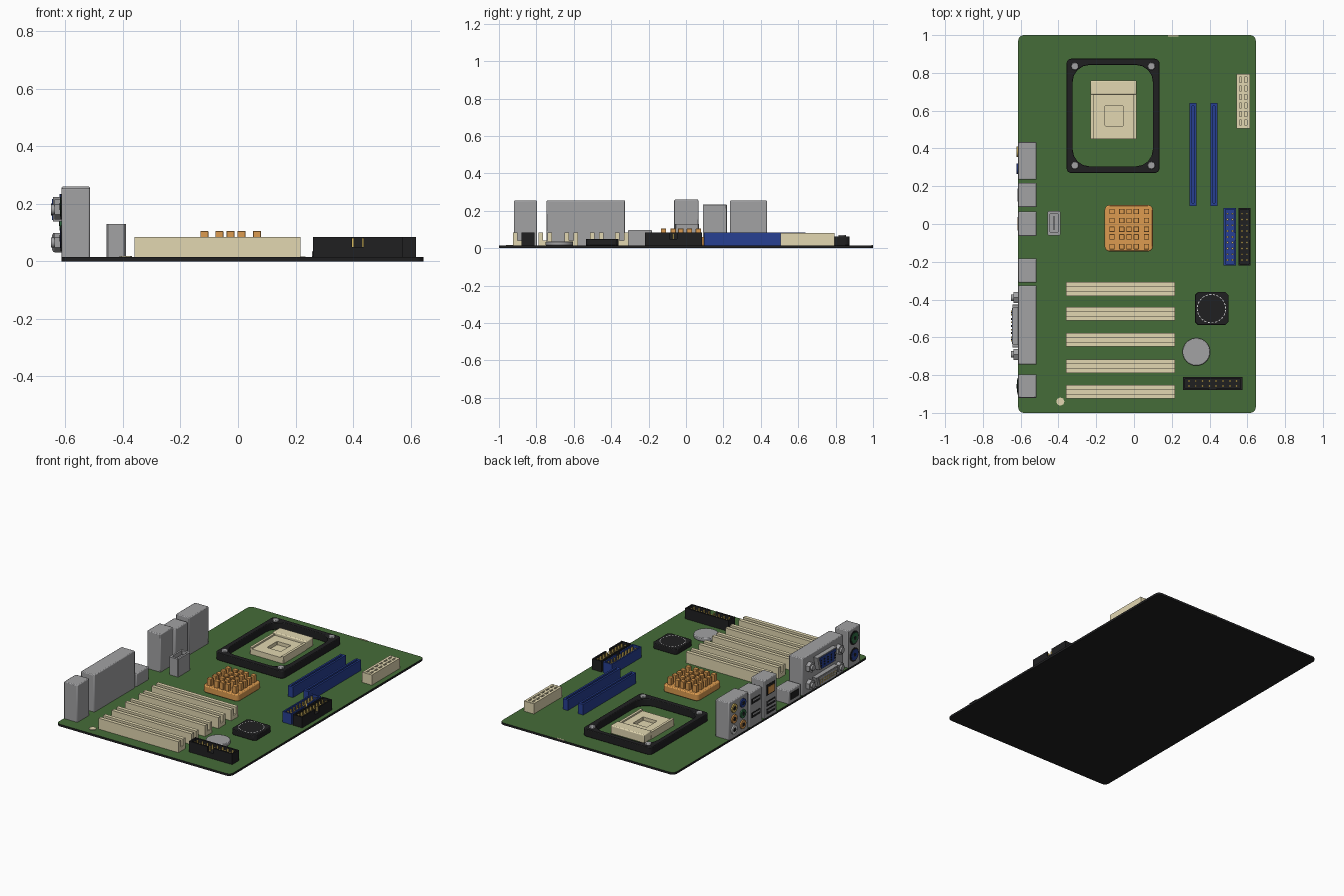
import bpy, bmesh, math

if "Cube" in bpy.data.objects:
    bpy.data.objects.remove(bpy.data.objects["Cube"])

COLOURS = {
    "board_green": (0.06, 0.15, 0.04), "black": (0.014, 0.014, 0.015), "grey": (0.36, 0.36, 0.37),
    "cream": (0.76, 0.68, 0.44), "blue": (0.02, 0.05, 0.29), "orange": (0.72, 0.33, 0.08),
    "gold": (0.70, 0.50, 0.12), "port_green": (0.03, 0.16, 0.06), "white": (0.75, 0.75, 0.75),
}
MAT = {}
for n, c in COLOURS.items():
    MAT[n] = bpy.data.materials.new(n)
    MAT[n].diffuse_color = (*c, 1)
TOP = 0.014          # top of the circuit board
FACE = -0.613        # outer face of the rear ports


def finish(bm, name, mats, bevel=0):
    bmesh.ops.recalc_face_normals(bm, faces=bm.faces)
    me = bpy.data.meshes.new(name)
    bm.to_mesh(me)
    bm.free()
    ob = bpy.data.objects.new(name, me)
    bpy.context.collection.objects.link(ob)
    for m in mats.split():
        me.materials.append(MAT[m])
    if bevel:
        mod = ob.modifiers.new("bevel", "BEVEL")
        mod.width, mod.segments = bevel, 2
    return ob


def boxes(name, items, mat, bevel=0):
    """Boxes given as (x0, x1, y0, y1, z0, z1), joined in one object."""
    bm = bmesh.new()
    for x0, x1, y0, y1, z0, z1 in items:
        vs = bmesh.ops.create_cube(bm, size=1)["verts"]
        for v in vs:
            v.co = ((x0 + x1) / 2 + v.co.x * (x1 - x0), (y0 + y1) / 2 + v.co.y * (y1 - y0),
                    (z0 + z1) / 2 + v.co.z * (z1 - z0))
    return finish(bm, name, mat, bevel)


def outline(x0, x1, y0, y1, r, n=4):
    pts = []
    for k, (cx, cy) in enumerate([(x1 - r, y1 - r), (x0 + r, y1 - r), (x0 + r, y0 + r), (x1 - r, y0 + r)]):
        for i in range(n + 1):
            a = math.pi / 2 * (k + i / n)
            pts.append((cx + r * math.cos(a), cy + r * math.sin(a)))
    return pts


def plate(name, pts, z0, z1, mats, bevel=0):
    bm = bmesh.new()
    f = bm.faces.new([bm.verts.new((x, y, z0)) for x, y in pts])
    up = bmesh.ops.extrude_face_region(bm, geom=[f])["geom"]
    for v in up:
        if isinstance(v, bmesh.types.BMVert):
            v.co.z = z1
    return finish(bm, name, mats, bevel)


def ring(name, outer, inner, z0, z1, mat, bevel=0):
    bm = bmesh.new()
    loops = [[bm.verts.new((x, y, z)) for x, y in p]
             for p, z in ((outer, z0), (outer, z1), (inner, z1), (inner, z0))]
    n = len(outer)
    for k in range(4):
        a, b = loops[k], loops[(k + 1) % 4]
        for i in range(n):
            bm.faces.new((a[i], a[(i + 1) % n], b[(i + 1) % n], b[i]))
    return finish(bm, name, mat, bevel)


def disc(name, x, y, z0, z1, r, mat, n=32, bevel=0):
    pts = [(x + r * math.cos(2 * math.pi * i / n), y + r * math.sin(2 * math.pi * i / n)) for i in range(n)]
    return plate(name, pts, z0, z1, mat, bevel)


def jack(name, y, z, r, depth, mat, n=24):
    """Round part sticking out of the rear port face."""
    ob = disc(name, 0, 0, 0, depth, r, mat, n)
    ob.rotation_euler = (0, -math.pi / 2, 0)
    ob.location = (FACE, y, z)
    return ob


def port(name, y, z, w, h, depth, mat):
    return boxes(name, [(FACE - depth, FACE + 0.002, y - w / 2, y + w / 2, z - h / 2, z + h / 2)], mat)


# circuit board: green top, black sides and underside
board = plate("circuit_board", outline(FACE, 0.645, -1, 1, 0.03), 0, TOP, "black board_green")
for p in board.data.polygons:
    p.material_index = int(p.normal.z > 0.5)
boxes("edge_contact", [(0.18, 0.235, 0.992, 1, TOP - 0.005, TOP + 0.003)], "cream")
disc("mounting_pad", -0.39, -0.94, TOP, TOP + 0.004, 0.022, "cream", 8)

# processor cooler frame with corner screws
ring("cooler_frame", outline(-0.357, 0.135, 0.27, 0.875, 0.025),
     outline(-0.325, 0.1, 0.305, 0.842, 0.09), TOP, 0.062, "black", 0.004)
for x in (-0.313, 0.092):
    for y in (0.31, 0.835):
        disc("frame_screw", x, y, 0.06, 0.072, 0.02, "grey", 16, 0.003)

# processor socket with centre well and lever bar
sx0, sx1 = -0.23, 0.013
ring("socket_body", outline(sx0, sx1, 0.45, 0.69, 0.004, 1), outline(-0.155, -0.055, 0.52, 0.625, 0.004, 1),
     TOP, 0.05, "cream")
boxes("socket_base", [(sx0 + 0.01, sx1 - 0.01, 0.46, 0.69, TOP, 0.028)], "cream")
boxes("socket_lever_bar", [(sx0, sx1, 0.685, 0.76, TOP, 0.07)], "cream", 0.006)
boxes("socket_side_rails", [(sx0, sx0 + 0.016, 0.45, 0.69, 0.04, 0.06),
                            (sx1 - 0.016, sx1, 0.45, 0.69, 0.04, 0.06)], "cream")

# chipset heatsink with pins
plate("heatsink_base", outline(-0.155, 0.1, -0.145, 0.1, 0.025), TOP, 0.06, "orange", 0.006)
boxes("heatsink_pins", [(x - 0.014, x + 0.014, y - 0.014, y + 0.014, 0.055, 0.105)
                        for x in (-0.117, -0.065, -0.026, 0.012, 0.066)
                        for y in (0.066, 0.018, -0.028, -0.068, -0.12)], "orange", 0.002)

# five expansion slots, each a U channel
for y in (-0.344, -0.476, -0.613, -0.753, -0.888):
    boxes("expansion_slot", [(-0.36, 0.217, y - 0.036, y - 0.012, TOP, 0.085),
                             (-0.36, 0.217, y + 0.012, y + 0.036, TOP, 0.085),
                             (-0.36, 0.217, y - 0.013, y + 0.013, TOP, 0.04)], "cream")

# memory slots
for x in (0.312, 0.423):
    boxes("memory_slot", [(x - 0.018, x - 0.006, 0.095, 0.64, TOP, 0.083),
                          (x + 0.006, x + 0.018, 0.095, 0.64, TOP, 0.083),
                          (x - 0.007, x + 0.007, 0.095, 0.64, TOP, 0.065),
                          (x - 0.018, x + 0.018, 0.095, 0.11, TOP, 0.083),
                          (x - 0.018, x + 0.018, 0.625, 0.64, TOP, 0.083)], "blue")

# power connector: grid of square wells
px, py, pw = (0.542, 0.5775, 0.613), 0.505, 0.29
boxes("power_connector", [(0.542, 0.613, py, py + pw, TOP, 0.05)]
      + [(x - 0.008 + d, x + 0.008 + d, py, py + pw, 0.045, 0.081) for x, d in zip(px, (0.008, 0, -0.008))]
      + [(0.543, 0.612, py + i * (pw - 0.018) / 6, py + i * (pw - 0.018) / 6 + 0.018, 0.045, 0.08)
         for i in range(7)], "cream")


def header(name, cx, cy, length, width, mat, count, along_y):
    """Shrouded pin header with a key gap in one long wall."""
    L, W, t = length / 2, width / 2, 0.009
    walls = [(-L, L, W - t, W, TOP, 0.084), (-L, -0.02, -W, t - W, TOP, 0.084), (0.02, L, -W, t - W, TOP, 0.084),
             (-L, t - L, -W, W, TOP, 0.084), (L - t, L, -W, W, TOP, 0.084), (-L, L, -W, W, TOP, 0.05)]
    pins = []
    for i in range(count):
        a = -L + 0.03 + i * (length - 0.06) / (count - 1)
        pins += [(a - 0.005, a + 0.005, b - 0.005, b + 0.005, 0.045, 0.08) for b in (-0.013, 0.013)]
    for ob in (boxes(name, walls, mat), boxes(name + "_pins", pins, "gold")):
        ob.location = (cx, cy, 0)
        ob.rotation_euler.z = math.pi / 2 if along_y else 0


header("blue_drive_header", 0.508, -0.068, 0.305, 0.066, "blue", 9, True)
header("black_drive_header", 0.585, -0.068, 0.305, 0.066, "black", 9, True)
header("floppy_header", 0.417, -0.845, 0.313, 0.068, "black", 8, False)

# control chip with dashed ring, and coin battery
plate("control_chip", outline(0.322, 0.5, -0.535, -0.36, 0.016, 1), TOP, 0.05, "black", 0.004)
bm = bmesh.new()
for i in range(0, 48, 2):
    arc = [2 * math.pi * (i + k) / 48 for k in (0, 1.2)]
    bm.faces.new([bm.verts.new((0.41 + r * math.cos(a), -0.448 + r * math.sin(a), 0.0512))
                  for r, a in ((0.073, arc[0]), (0.077, arc[0]), (0.077, arc[1]), (0.073, arc[1]))])
finish(bm, "chip_dashed_ring", "white")
disc("coin_battery", 0.33, -0.677, TOP, 0.036, 0.073, "grey", 40, 0.004)

# small inner connector: open grey shell with a tongue
ring("inner_connector", outline(-0.457, -0.39, -0.06, 0.07, 0.006, 1), outline(-0.445, -0.402, -0.045, 0.055, 0.004, 1),
     TOP, 0.13, "grey")
boxes("inner_connector_tongue", [(-0.45, -0.397, -0.05, 0.06, TOP, 0.05), (-0.43, -0.417, -0.03, 0.04, 0.04, 0.115)], "grey")

# rear port housings
for name, y0, y1, h in (("audio", 0.235, 0.433, 0.255), ("twin_port", 0.09, 0.218, 0.235),
                        ("network", -0.063, 0.066, 0.26), ("single_port", -0.31, -0.182, 0.097),
                        ("display_and_printer", -0.745, -0.325, 0.255), ("keyboard_mouse", -0.92, -0.797, 0.255)):
    boxes(name + "_housing", [(FACE, -0.515, y0, y1, 0.008, h)], "grey", 0.005)

# audio jacks
for y, cols in ((0.383, ("gold", "orange", "white")), (0.293, ("blue", "port_green", "orange"))):
    for z, col in zip((0.205, 0.135, 0.065), cols):
        jack("audio_jack", y, z, 0.028, 0.008, col)
        jack("audio_jack_hole", y, z, 0.013, 0.0095, "black", 16)

# flat ports: dark opening with a tongue
for y, z in ((0.154, 0.175), (0.154, 0.085), (0.001, 0.1), (0.001, 0.05)):
    port("flat_port_opening", y, z, 0.09, 0.034, 0.002, "black")
    port("flat_port_tongue", y, z + 0.005, 0.07, 0.01, 0.004, "grey")
port("network_socket", 0.001, 0.19, 0.085, 0.07, 0.002, "black")
port("network_socket_insert", 0.001, 0.185, 0.06, 0.045, 0.004, "orange")
port("single_port_opening", -0.246, 0.055, 0.085, 0.045, 0.002, "black")


# D-shaped sockets with screws either side
def d_socket(name, z, w, h, face_mat, pin_mat, rows, count):
    y = -0.54
    for part, s, d, m in (("shell", 1, 0.03, "grey"), ("face", 0.85, 0.034, face_mat)):
        k, g = w / 2 * s, h / 2 * s
        ob = plate(name + "_" + part, [(g, k), (g, -k), (-g, -k + 0.018), (-g, k - 0.018)], 0, d, m)
        ob.rotation_euler = (0, -math.pi / 2, 0)
        ob.location = (FACE, y, z)
    boxes(name + "_pins", [(FACE - 0.037, FACE - 0.03, p - 0.004, p + 0.004, q - 0.004, q + 0.004)
                           for q in [z + (r - (rows - 1) / 2) * 0.017 for r in range(rows)]
                           for p in [y + (c - (count - 1) / 2) * w * 0.7 / (count - 1) for c in range(count)]], pin_mat)
    for s in (-1, 1):
        jack(name + "_nut", y + s * 0.15, z, 0.034, 0.025, "grey", 6)
        jack(name + "_screw", y + s * 0.15, z, 0.018, 0.037, "grey", 12)


d_socket("display_socket", 0.18, 0.2, 0.085, "blue", "black", 3, 5)
d_socket("printer_socket", 0.065, 0.225, 0.065, "grey", "gold", 2, 9)

# round keyboard and mouse sockets
for z, col in ((0.19, "port_green"), (0.08, "blue")):
    jack("round_socket_rim", -0.858, z, 0.044, 0.003, "black")
    jack("round_socket", -0.858, z, 0.034, 0.006, col)
    jack("round_socket_key", -0.858, z, 0.012, 0.008, "black", 12)

# smooth curved parts, keep hard edges
bpy.ops.object.select_all(action="SELECT")
bpy.context.view_layer.objects.active = board
bpy.ops.object.shade_smooth_by_angle(angle=math.radians(35))

for m in bpy.data.materials:
    if m.users and not m.is_grease_pencil:
        m.use_nodes = True
        m.node_tree.nodes["Principled BSDF"].inputs["Base Color"].default_value = m.diffuse_color
